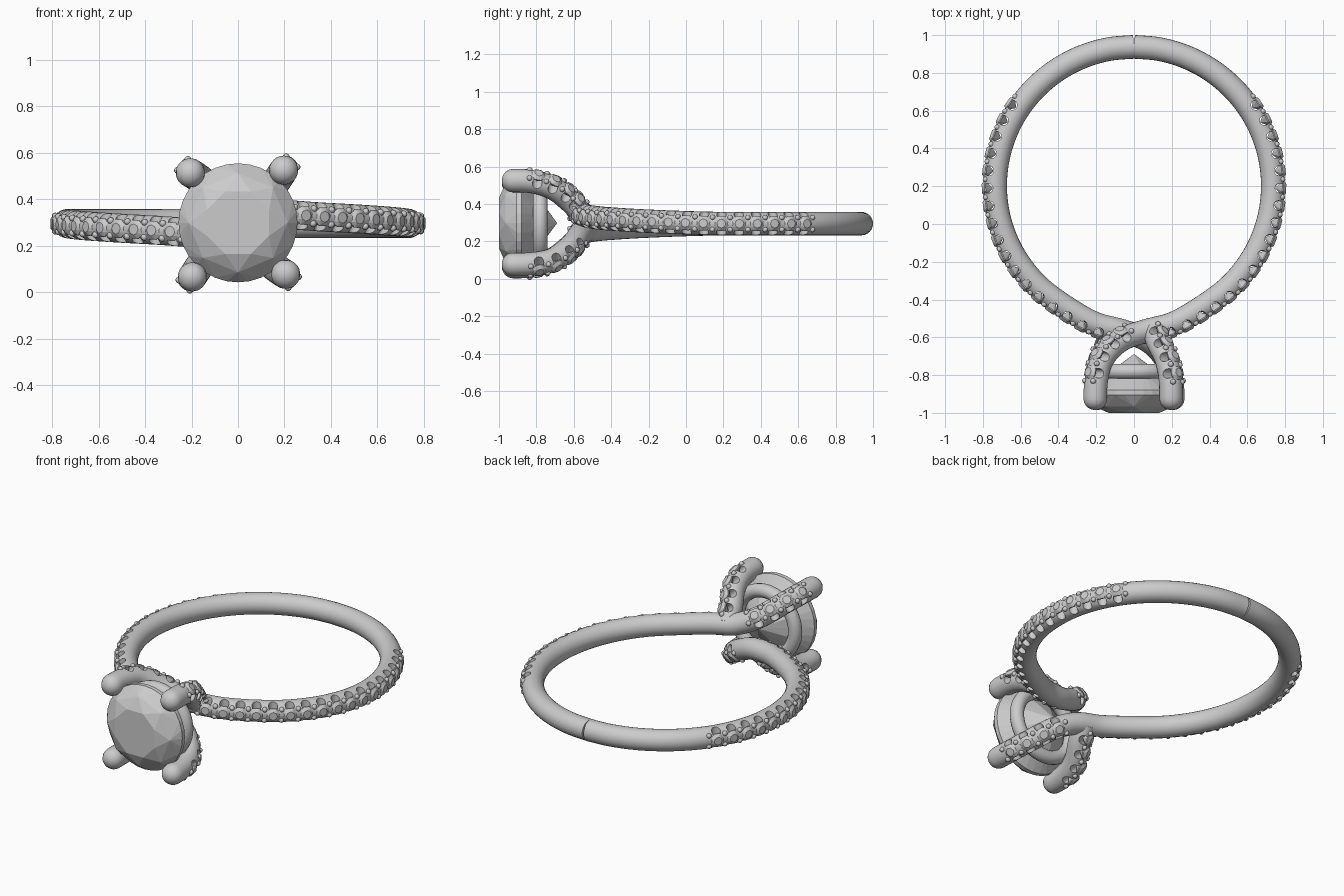
import bpy, bmesh, math
from mathutils import Vector, Matrix
from mathutils.geometry import interpolate_bezier

if "Cube" in bpy.data.objects:
    bpy.data.objects.remove(bpy.data.objects["Cube"])

MID = 0.295          # height of the two-fold symmetry axis (along y)
CY, RAD = 0.203, 0.735   # finger circle
TUBE = 0.0625


def finish(bm, name, smooth=True):
    bmesh.ops.recalc_face_normals(bm, faces=bm.faces)
    me = bpy.data.meshes.new(name)
    bm.to_mesh(me)
    bm.free()
    ob = bpy.data.objects.new(name, me)
    bpy.context.collection.objects.link(ob)
    if smooth:
        shade(ob)
    return ob


def shade(ob):
    bpy.ops.object.select_all(action='DESELECT')
    bpy.context.view_layer.objects.active = ob
    ob.select_set(True)
    bpy.ops.object.shade_smooth_by_angle(angle=math.radians(35))


class Path:
    """Smooth curve through control points, sampled by arc length."""
    def __init__(self, ctrl):
        c = [Vector(p) for p in ctrl]
        c = [2 * c[0] - c[1]] + c + [2 * c[-1] - c[-2]]
        self.p = []
        for a, b, d, e in zip(c, c[1:], c[2:], c[3:]):
            self.p += interpolate_bezier(b, b + (d - a) / 6, d - (e - b) / 6, d, 13)[:-1]
        self.p.append(c[-2])
        self.s = [0.0]
        for a, b in zip(self.p, self.p[1:]):
            self.s.append(self.s[-1] + (b - a).length)
        self.length = self.s[-1]

    def point(self, s):
        i = 0
        while i < len(self.s) - 2 and self.s[i + 1] < s:
            i += 1
        return self.p[i].lerp(self.p[i + 1], (s - self.s[i]) / (self.s[i + 1] - self.s[i]))

    def at(self, s):
        a, b = max(s - .012, 0), min(s + .012, self.length)
        return self.point(s), (self.point(b) - self.point(a)).normalized()


def sweep(path, name, sides=24):
    # round wire with a domed tip
    bm = bmesh.new()
    dome = 0.058
    n = int(path.length / 0.025)
    st = [(path.length - dome) * i / n for i in range(n + 1)]
    st += [path.length - dome * (1 - math.sin(math.radians(a))) for a in (20, 40, 58, 74, 85)]
    nor, rings = Vector((0, 0, 1)), []
    for s in st:
        p, t = path.at(s)
        nor = (nor - t * nor.dot(t)).normalized()
        side = t.cross(nor)
        u = max(0, 1 - (path.length - s) / dome)
        r = TUBE * math.sqrt(1 - u * u)
        rings.append([bm.verts.new(p + r * (nor * math.cos(k * math.tau / sides)
                                            + side * math.sin(k * math.tau / sides)))
                      for k in range(sides)])
    for a, b in zip(rings, rings[1:]):
        for k in range(sides):
            j = (k + 1) % sides
            bm.faces.new((a[k], a[j], b[j], b[k]))
    bm.faces.new(rings[0])
    bm.faces.new(rings[-1])
    return finish(bm, name, False)


def gem(bm, mat, rows):
    # cut stone: hull of (radius, height, count, half-step) rows
    vs = []
    for r, z, n, off in rows:
        for k in range(n):
            a = (k + off) * math.tau / n
            vs.append(bm.verts.new(mat @ Vector((r * math.cos(a), r * math.sin(a), z))))
    bmesh.ops.convex_hull(bm, input=vs)


def frame(path, s, prong):
    p, t = path.at(s)
    n = Vector((p.x / .2, .5, (p.z - MID) / .22)) if prong else Vector((p.x, p.y - CY, 0))
    n = (n - t * n.dot(t)).normalized()
    b = n.cross(t)
    m = Matrix((t, b, n)).transposed().to_4x4()   # x along wire, z outward
    m.translation = p
    return m


SMALL = [(.024, .071, 8, 0), (.043, .056, 8, .5), (.043, .050, 8, .5), (.004, .015, 4, 0)]


def set_pave(path, ob, runs, name):
    # scalloped notches, small stones and holding beads along the wire
    cut, gems, beads = bmesh.new(), bmesh.new(), bmesh.new()
    for start, step, count, prong in runs:
        for i in range(count):
            m = frame(path, start + i * step, prong)
            bmesh.ops.create_cone(cut, cap_ends=True, segments=14, radius1=.026, radius2=.026, depth=.2,
                                  matrix=m @ Matrix.Translation((0, 0, .038)) @ Matrix.Rotation(math.pi / 2, 4, 'X'))
            gem(gems, m, SMALL)
        for i in range(count + 1):
            m = frame(path, start + (i - .5) * step, prong)
            for sgn in (-1, 1):
                bmesh.ops.create_uvsphere(beads, u_segments=10, v_segments=6, radius=.015,
                                          matrix=m @ Matrix.Translation((0, sgn * .032, .052)))
    cutter = finish(cut, name + "_cutter", False)
    cutter.hide_render = True
    mod = ob.modifiers.new("notches", 'BOOLEAN')
    mod.operation, mod.solver, mod.object = 'DIFFERENCE', 'EXACT', cutter
    bpy.context.view_layer.objects.active = ob
    bpy.ops.object.modifier_apply(modifier=mod.name)
    bpy.data.objects.remove(cutter)
    shade(ob)
    return [ob, finish(gems, name + "_small_stones", False), finish(beads, name + "_beads")]


# bypass arm: half of the band, crossing the front and rising into a prong
arm_pts = []
for d in range(90, -51, -10):
    a = math.radians(d)
    arm_pts.append((RAD * math.cos(a), CY + RAD * math.sin(a), MID + .022 * max(0, -d / 50) ** 1.3))
arm_pts += [(.33, -.46, .325), (.2, -.53, .336), (.06, -.567, .354), (-.07, -.615, .415),
            (-.165, -.71, .487), (-.2, -.83, .511), (-.207, -.985, .513)]
arm = Path(arm_pts)
# branch prong splitting off the arm
branch = Path([(.11, -.55, .345), (.125, -.62, .415), (.172, -.715, .487),
               (.194, -.83, .521), (.197, -.985, .525)])

parts = set_pave(arm, sweep(arm, "band_arm"),
                 [(.725, .0885, 18, False), (arm.length - .445, .085, 4, True)], "band_arm")
parts += set_pave(branch, sweep(branch, "branch_prong"),
                  [(branch.length - .43, .082, 4, True)], "branch_prong")

# second arm and prong: half turn about the stone axis
turn = (Matrix.Translation((0, 0, MID)) @ Matrix.Rotation(math.pi, 4, 'Y')
        @ Matrix.Translation((0, 0, -MID)))
for ob in parts:
    twin = ob.copy()
    twin.name = ob.name + "_turned"
    bpy.context.collection.objects.link(twin)
    twin.matrix_world = turn

# centre stone, table facing the front
bm = bmesh.new()
gem(bm, Matrix.Translation((0, -.87, MID + .003)) @ Matrix.Rotation(math.pi / 2, 4, 'X'),
    [(.145, .13, 8, .5), (.213, .095, 8, 0), (.256, .035, 32, 0), (.256, .01, 32, 0),
     (.13, -.09, 8, .5), (.002, -.18, 4, 0)])
finish(bm, "centre_stone", False)

# gallery ring under the stone
bpy.ops.mesh.primitive_torus_add(major_radius=.195, minor_radius=.04, major_segments=48, minor_segments=14,
                                 location=(0, -.78, MID), rotation=(math.pi / 2, 0, 0))
ring = bpy.context.object
ring.name = "gallery_ring"
shade(ring)
